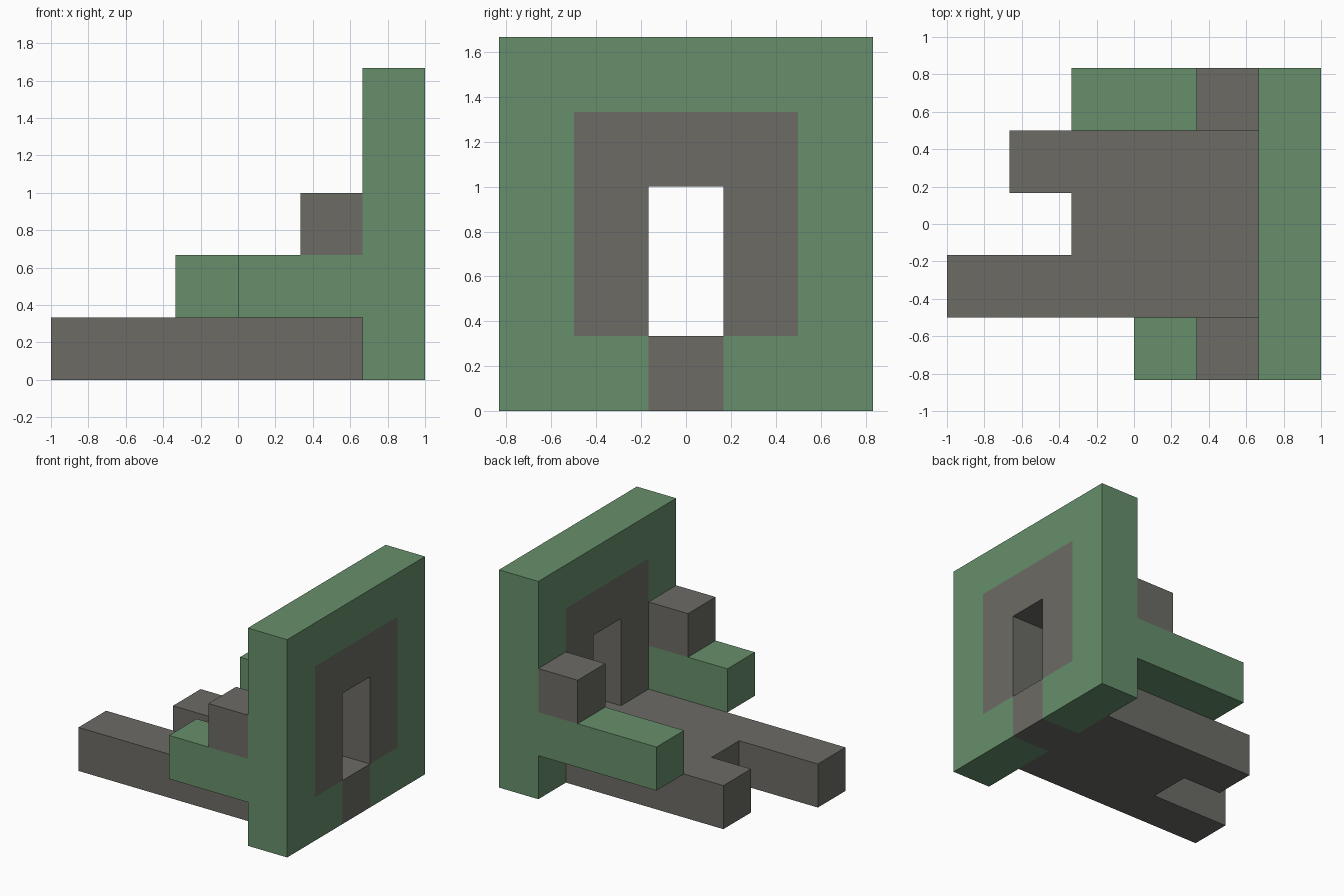
import bpy
import bmesh
from mathutils import Vector

U = 1 / 3  # edge of one building block

default_cube = bpy.data.objects.get("Cube")
if default_cube:
    bpy.data.objects.remove(default_cube, do_unlink=True)


def make_material(name, rgb):
    mat = bpy.data.materials.new(name)
    mat.use_nodes = True
    mat.diffuse_color = (*rgb, 1)
    mat.node_tree.nodes["Principled BSDF"].inputs["Base Color"].default_value = (*rgb, 1)
    return mat


green = make_material("moss green", (0.135, 0.275, 0.147))
gray = make_material("stone gray", (0.15, 0.147, 0.13))


def block_part(name, cells, materials, rule=lambda cell: 0):
    """Join unit blocks (column x, row y, layer z), keeping only outer faces."""
    bm = bmesh.new()
    for cell in cells:
        centre = Vector((cell[0] - 2.5, cell[1], cell[2] + 0.5)) * U
        for axis in range(3):
            for sign in (-1, 1):
                step = [0, 0, 0]
                step[axis] = sign
                if tuple(c + s for c, s in zip(cell, step)) in cells:
                    continue
                normal = Vector(step)
                side = Vector((step[2], step[0], step[1]))
                up = normal.cross(side)
                corners = [centre + (normal + side * a + up * b) * U / 2
                           for a, b in ((-1, -1), (1, -1), (1, 1), (-1, 1))]
                face = bm.faces.new([bm.verts.new(c) for c in corners])
                face.material_index = rule(cell)
    bmesh.ops.remove_doubles(bm, verts=bm.verts, dist=0.001)
    bmesh.ops.dissolve_limit(bm, angle_limit=0.01, verts=bm.verts,
                             edges=bm.edges, delimit={'MATERIAL'})
    bmesh.ops.recalc_face_normals(bm, faces=bm.faces)
    mesh = bpy.data.meshes.new(name)
    bm.to_mesh(mesh)
    bm.free()
    for mat in materials:
        mesh.materials.append(mat)
    obj = bpy.data.objects.new(name, mesh)
    bpy.context.collection.objects.link(obj)
    return obj


def box_cells(xs, ys, zs):
    return {(x, y, z) for x in xs for y in ys for z in zs}


# Upright wall with a doorway, a stone surround and a stone threshold
wall = box_cells([5], range(-2, 3), range(5)) - box_cells([5], [0], [1, 2])
stone = box_cells([5], range(-1, 2), range(1, 4)) | {(5, 0, 0)}
block_part("wall", wall, [green, gray], lambda cell: int(cell in stone))

# Floor slab with two prongs of unequal length
floor = (box_cells(range(2, 5), range(-1, 2), [0])
         | box_cells([0, 1], [-1], [0]) | {(1, 1, 0)})
block_part("floor", floor, [gray])

# Side rails, each carrying a stone block against the wall
for side, row, start in (("right", -2, 3), ("left", 2, 2)):
    block_part(side + "_rail", box_cells(range(start, 5), [row], [1]), [green])
    block_part(side + "_block", {(4, row, 2)}, [gray])
